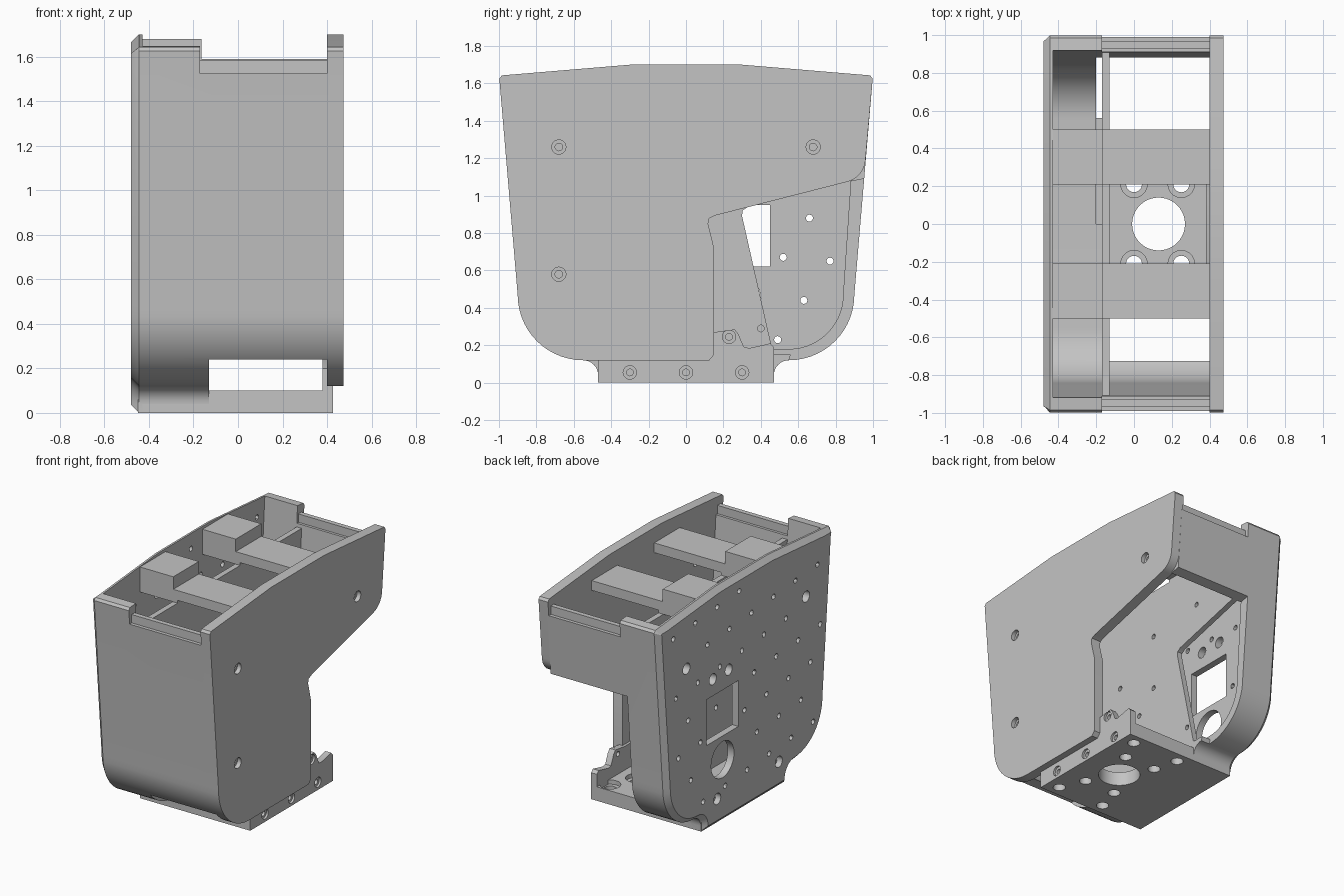
import bpy, bmesh, math
from math import sin, cos, pi
from mathutils import Vector, Matrix

cube = bpy.data.objects.get("Cube")
if cube:
    bpy.data.objects.remove(cube)

grey = bpy.data.materials.new("light_grey")
grey.use_nodes = True
colour = (0.55, 0.55, 0.55, 1)
grey.diffuse_color = colour
grey.node_tree.nodes["Principled BSDF"].inputs["Base Color"].default_value = colour


# Helpers: profiles are lists of (y, z), extruded along x
def arc(cy, cz, r, a0, a1, n=14):
    return [(cy + r * cos(math.radians(a0 + (a1 - a0) * i / n)),
             cz + r * sin(math.radians(a0 + (a1 - a0) * i / n))) for i in range(n + 1)]


def mirrored(half):
    return half + [(-y, z) for y, z in reversed(half)]


def inset(pts, d):
    """Move a clockwise outline inwards by d."""
    out = []
    for i, p in enumerate(pts):
        a, b, c = Vector(pts[i - 1]), Vector(p), Vector(pts[(i + 1) % len(pts)])
        u, v = (b - a).normalized(), (c - b).normalized()
        n1, n2 = Vector((u.y, -u.x)), Vector((v.y, -v.x))
        m = (n1 + n2).normalized()
        out.append(tuple(b + m * d / max(m.dot(n1), 0.3)))
    return out


def prism(bm, pts, x0, x1):
    a = [bm.verts.new((x0, y, z)) for y, z in pts]
    b = [bm.verts.new((x1, y, z)) for y, z in pts]
    bm.faces.new(a)
    bm.faces.new(b)
    for i in range(len(pts)):
        j = (i + 1) % len(pts)
        bm.faces.new((a[i], a[j], b[j], b[i]))


def box(bm, x0, x1, y0, y1, z0, z1):
    prism(bm, [(y0, z0), (y1, z0), (y1, z1), (y0, z1)], x0, x1)


def drill(bm, centre, r, length, axis="X", n=20):
    turn = Matrix.Rotation(pi / 2, 4, "Y") if axis == "X" else Matrix()
    bmesh.ops.create_cone(bm, cap_ends=True, segments=n, radius1=r, radius2=r,
                          depth=length, matrix=Matrix.Translation(centre) @ turn)


def make(name, build, chamfer=0):
    bm = bmesh.new()
    build(bm)
    bmesh.ops.recalc_face_normals(bm, faces=bm.faces[:])
    if chamfer:
        lo = min(v.co.x for v in bm.verts)
        rim = [e for e in bm.edges if all(abs(v.co.x - lo) < 1e-5 for v in e.verts)]
        bmesh.ops.bevel(bm, geom=rim, offset=chamfer, segments=1, affect="EDGES")
    me = bpy.data.meshes.new(name)
    bm.to_mesh(me)
    bm.free()
    me.materials.append(grey)
    ob = bpy.data.objects.new(name, me)
    bpy.context.scene.collection.objects.link(ob)
    return ob


def cut(ob, *builds):
    for build in builds:
        tool = make("cutter", build)
        tool.hide_render = True
        mod = ob.modifiers.new("cut", "BOOLEAN")
        mod.operation, mod.solver, mod.object = "DIFFERENCE", "EXACT", tool
        dg = bpy.context.evaluated_depsgraph_get()
        me = bpy.data.meshes.new_from_object(ob.evaluated_get(dg))
        ob.modifiers.clear()
        ob.data = me
        bpy.data.objects.remove(tool)


# Outlines
corner = arc(0.55, 0.47, 0.35, 0, -90)
top = [(0.3, 1.70), (0.985, 1.643), (0.998, 1.625)]
body = mirrored(top + corner)
foot = arc(0.55, 0.04, 0.08, 90, 180, 8)
with_foot = mirrored(top + corner + foot[1:] + [(0.47, 0)])
sharp_body = mirrored([(0.3, 1.70), (1, 1.64)] + corner)
hollow = [(y, z + 0.3 if z > 1.4 else z) for y, z in inset(sharp_body, 0.06)]

# Perforated side plate
side = make("perforated_side_plate", lambda bm: prism(bm, with_foot, -0.48, -0.43), 0.035)
big = [(0.68, 1.26), (-0.68, 1.26), (-0.37, 0.19), (0.33, 0.19), (0.38, 1.07), (0.2, 1.07)]


def plate_holes(bm):
    box(bm, -0.6, -0.4, 0.09, 0.45, 0.62, 0.95)
    drill(bm, (-0.5, 0.27, 0.45), 0.13, 0.3, n=32)
    for y, z in big:
        drill(bm, (-0.5, y, z), 0.04, 0.3)
    for i in range(-9, 9):
        for j in range(-5, 6):
            y, z = 0.52 + 0.25 * i + 0.14 * j, 0.67 - 0.02 * i + 0.21 * j
            inside = 0.2 < z < 1.6 and abs(y) < min(0.79 + 0.07 * z, 0.5 + 0.8 * z)
            clear = all(math.hypot(y - a, z - b) > 0.08 for a, b in big)
            window = 0.03 < y < 0.5 and 0.56 < z < 1.0
            if inside and clear and not window and math.hypot(y - 0.27, z - 0.45) > 0.17:
                drill(bm, (-0.5, y, z), 0.019, 0.3, n=12)


cut(side, plate_holes)

# Wrap-around shell with notches and openings
shell = make("outer_shell", lambda bm: prism(bm, body, -0.44, 0.41))
cut(shell,
    lambda bm: prism(bm, hollow, -0.6, 0.6),
    lambda bm: box(bm, -0.17, 0.6, -1.2, 1.2, 1.525, 2),
    lambda bm: box(bm, -0.13, 0.6, -1.2, 1.2, 0, 0.24),
    lambda bm: prism(bm, [(0, 0.05), (1.2, 0.05), (1.2, 1.14), (0.85, 1.07), (0, 0.9)], -0.2, 0.6))
for s, name in ((-1, "front_lip"), (1, "back_lip")):
    make(name, lambda bm: box(bm, -0.18, 0.41, *sorted((s * 0.93, s * 0.965)), 1.5, 1.585))

# Cut-away side cover
cover_pts = ([(-y, z) for y, z in top[::-1]] + top
             + arc(0.83, 1.2, 0.13, -3, -75, 8)
             + [(0.16, 0.895), (0.125, 0.88), (0.118, 0.85), (0.15, 0.72), (0.15, 0.15), (0.125, 0.12)]
             + [(-y, z) for y, z in reversed(corner)])
cover = make("side_cover", lambda bm: prism(bm, cover_pts, 0.40, 0.475))
screws = [(-0.68, 1.26), (0.68, 1.26), (-0.68, 0.58)]


def screw_holes(spots, x, r, length):
    def build(bm):
        for y, z in spots:
            drill(bm, (x, y, z), r, length)
    return build


cut(cover, screw_holes(screws, 0.475, 0.038, 0.06), screw_holes(screws, 0.43, 0.02, 0.3))

# Inner dividing wall with an angled cut-out
wall_pts = [(y, min(z, 1.5)) for y, z in inset(sharp_body, 0.03)]
wall = make("inner_wall", lambda bm: prism(bm, wall_pts, -0.17, -0.13))
cut(wall,
    lambda bm: prism(bm, [(0.33, 0.94), (0.302, 0.92), (0.30, 0.89), (0.49, 0.05), (1.2, 0.05),
                          (1.2, 1.16)], -0.3, 0),
    screw_holes([(-0.6, 1.2), (-0.3, 0.9), (-0.1, 0.6), (0.05, 0.75), (0.05, 1.15),
                 (0.5, 1.2), (0.4, 0.29), (-0.5, 0.5), (0, 0.35)], -0.15, 0.018, 0.2))

# Base: floor, foot strip and bolted cheek
floor = make("base_floor", lambda bm: box(bm, -0.45, 0.39, -0.47, 0.47, 0, 0.1))


def floor_holes(r, z, length):
    def build(bm):
        for s in (-1, 1):
            for x, y in ((0, 0.21), (0.25, 0.21), (-0.05, 0.39), (0.33, 0.39)):
                drill(bm, (x, s * y, z), r, length, "Z")
    return build


cut(floor, floor_holes(0.07, 0.1, 0.06), floor_holes(0.042, 0.05, 0.3),
    lambda bm: drill(bm, (0.13, 0, 0.05), 0.14, 0.4, "Z", 40))
foot_pts = mirrored([(0.56, 0.15)] + foot + [(0.47, 0)])
make("foot_strip", lambda bm: prism(bm, foot_pts, -0.44, -0.13))

cheek_pts = [(-0.47, 0), (-0.47, 0.2), (-0.3, 0.27), (0.15, 0.27), (0.26, 0.285), (0.28, 0.26),
             (0.31, 0.19), (0.34, 0.185), (0.45, 0.21), (0.47, 0.19), (0.47, 0)]
cheek = make("base_cheek", lambda bm: prism(bm, cheek_pts, 0.38, 0.426))
bolts = [(-0.3, 0.055), (0, 0.055), (0.3, 0.055), (0.23, 0.245)]
cut(cheek, screw_holes(bolts, 0.426, 0.036, 0.03), screw_holes(bolts, 0.4, 0.018, 0.3))

# Cross bars with raised blocks beside the perforated plate
for s, end in ((-1, "front"), (1, "back")):
    y0, y1 = sorted((s * 0.21, s * 0.5))
    make(end + "_cross_bar", lambda bm: box(bm, -0.17, 0.41, y0, y1, 1.52, 1.59))
    make(end + "_raised_block", lambda bm: box(bm, -0.44, -0.165, y0, y1, 1.5, 1.68))
    make(end + "_bar_leg", lambda bm: box(bm, -0.17, -0.13, y0, y1, 1.4, 1.53))

# Smooth the round parts, keep the edges crisp
bpy.ops.object.select_all(action="DESELECT")
for ob in bpy.context.scene.objects:
    if ob.type == "MESH" and ob.data.materials and ob.data.materials[0] == grey:
        ob.select_set(True)
        bpy.context.view_layer.objects.active = ob
bpy.ops.object.shade_smooth_by_angle(angle=math.radians(30))
